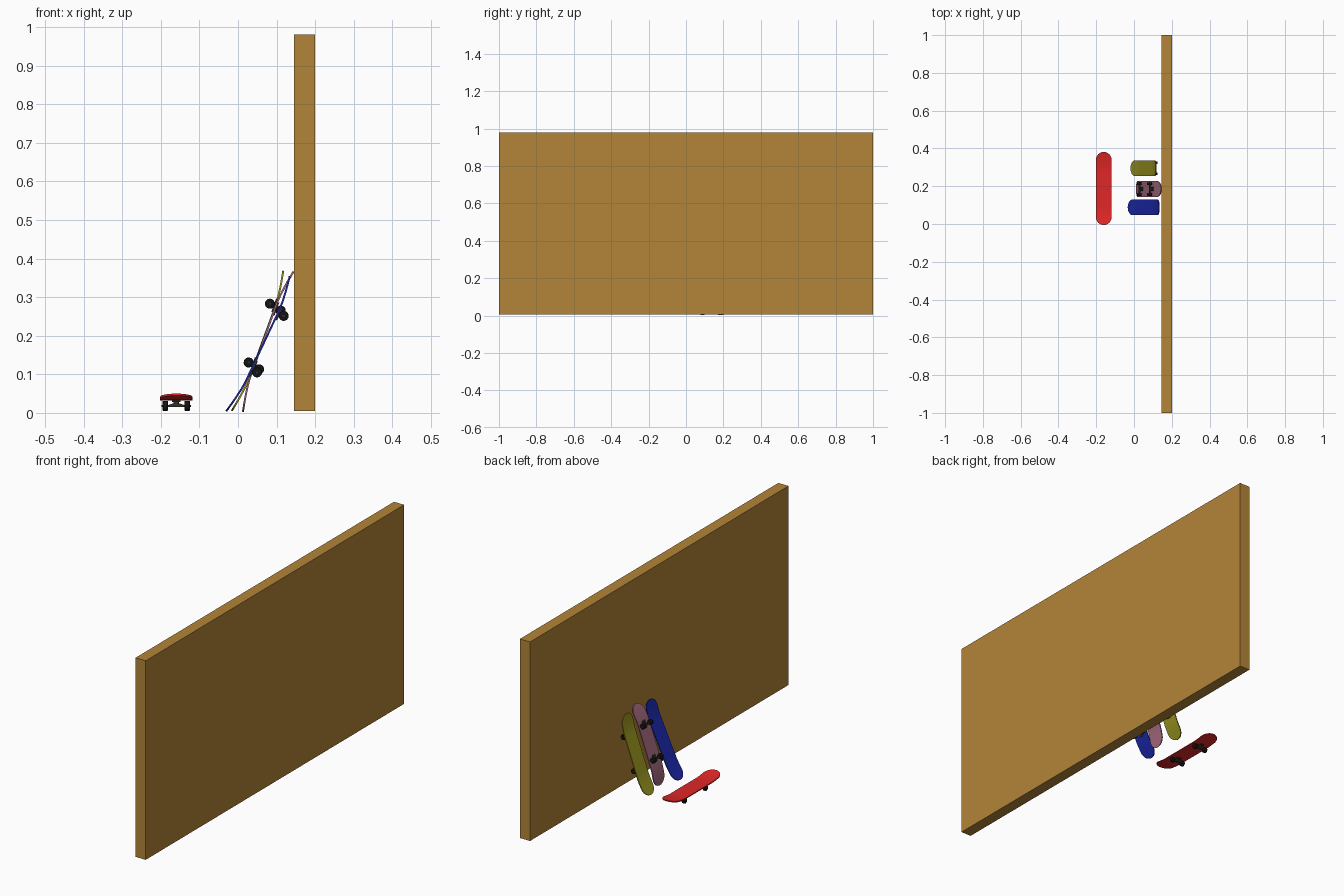
import bpy, bmesh, math
from mathutils import Matrix, Vector

if "Cube" in bpy.data.objects:
    bpy.data.objects.remove(bpy.data.objects["Cube"])

L, W, T = 0.387, 0.083, 0.005      # deck length, width, thickness
TIP, FLAT = 0.0475, 0.0345         # heights of deck tips and flat middle
TRUCKS = (0.013 - 0.081, 0.013 + 0.081)


def material(name, rgb):
    m = bpy.data.materials.new(name)
    m.diffuse_color = (*rgb, 1)
    m.use_nodes = True
    m.node_tree.nodes["Principled BSDF"].inputs["Base Color"].default_value = m.diffuse_color
    return m


WOOD = material("wood", (0.456, 0.235, 0.04))
BLACK = material("black", (0.006, 0.006, 0.008))
METAL = material("dark_metal", (0.03, 0.03, 0.022))


def finish(name, bm, mat, matrix=Matrix(), smooth=True):
    bmesh.ops.recalc_face_normals(bm, faces=bm.faces)
    me = bpy.data.meshes.new(name)
    bm.to_mesh(me)
    bm.free()
    me.materials.append(mat)
    ob = bpy.data.objects.new(name, me)
    bpy.context.collection.objects.link(ob)
    ob.matrix_world = matrix
    if smooth:
        bpy.ops.object.select_all(action='DESELECT')
        ob.select_set(True)
        bpy.context.view_layer.objects.active = ob
        bpy.ops.object.shade_smooth_by_angle(angle=math.radians(35))
    return ob


def add_box(bm, center, size):
    bmesh.ops.create_cube(bm, size=1, matrix=Matrix.Translation(center) @ Matrix.Diagonal((*size, 1)))


def add_rod(bm, center, radius, length, axis='X', segs=24):
    rot = Matrix.Rotation(math.pi / 2, 4, 'Y') if axis == 'X' else Matrix()
    r = bmesh.ops.create_cone(bm, cap_ends=True, segments=segs, radius1=radius, radius2=radius,
                              depth=length, matrix=Matrix.Translation(center) @ rot)
    return r['verts']


def deck_height(y):
    # flat middle with both ends kicked up
    t = max(0, (abs(y) - 0.105) / (L / 2 - 0.105))
    return FLAT + (TIP - FLAT) * t ** 1.4


def make_deck(name, mat, matrix):
    bm = bmesh.new()
    r = W / 2
    end = [(L / 2 - r + r * math.sin(a), r * math.cos(a))
           for a in [math.radians(d) for d in (0, 15, 30, 45, 57, 68, 78, 86)]]
    half = [(y, r) for y in (0.04, 0.08, 0.105, 0.125)] + end
    stations = [(-y, w) for y, w in reversed(half)] + [(0, r)] + half
    across = (-1, -0.6, 0, 0.6, 1)
    layers = []
    for dz in (-T / 2, T / 2):
        layers.append([[bm.verts.new((w * s, y, deck_height(y) + dz)) for s in across]
                       for y, w in stations])
    n, k = len(stations), len(across)
    for g in layers:
        for i in range(n - 1):
            for j in range(k - 1):
                bm.faces.new((g[i][j], g[i + 1][j], g[i + 1][j + 1], g[i][j + 1]))
    # rim between the underside and the top
    rim = ([(i, 0) for i in range(n)] + [(n - 1, j) for j in range(1, k)]
           + [(i, k - 1) for i in range(n - 2, -1, -1)] + [(0, j) for j in range(k - 2, 0, -1)])
    lo, hi = layers
    for (a, b), (c, d) in zip(rim, rim[1:] + rim[:1]):
        bm.faces.new((lo[a][b], lo[c][d], hi[c][d], hi[a][b]))
    finish(name, bm, mat, matrix)


def make_board(label, rgb, matrix):
    make_deck(label + "_deck", material(label, rgb), matrix)
    # trucks: base plate, bushing, tapered hanger and axle
    bm = bmesh.new()
    for y in TRUCKS:
        add_box(bm, (0, y, 0.0305), (0.022, 0.036, 0.004))
        add_rod(bm, (0, y, 0.0255), 0.007, 0.008, 'Z', 16)
        prof = [(-0.022, 0.0155), (0.022, 0.0155), (0.022, 0.02), (0.008, 0.0245),
                (-0.008, 0.0245), (-0.022, 0.02)]
        f = bm.faces.new([bm.verts.new((x, y - 0.005, z)) for x, z in prof])
        ext = bmesh.ops.extrude_face_region(bm, geom=[f], use_keep_orig=True)
        bmesh.ops.translate(bm, vec=(0, 0.01, 0),
                            verts=[v for v in ext['geom'] if isinstance(v, bmesh.types.BMVert)])
        add_rod(bm, (0, y, 0.018), 0.003, 0.076, 'X', 12)
    finish(label + "_trucks", bm, METAL, matrix)
    # wheels
    bm = bmesh.new()
    for y in TRUCKS:
        for s in (-1, 1):
            add_rod(bm, (s * 0.0285, y, 0.018), 0.013, 0.014)
    caps = [f for f in bm.faces if len(f.verts) > 4]
    bmesh.ops.bevel(bm, geom=list({e for f in caps for e in f.edges}), offset=0.002,
                    segments=2, affect='EDGES', profile=0.5)
    finish(label + "_wheels", bm, BLACK, matrix)


def lean(bottom, top, y, side):
    # place a board along the chord bottom -> top (x, z); side = x sign its deck faces
    b, t = Vector((bottom[0], y, bottom[1])), Vector((top[0], y, top[1]))
    u = (t - b).normalized()
    n = Vector((-u.z, 0, u.x)) * -side
    m = Matrix((u.cross(n), u, n)).transposed().to_4x4()
    return Matrix.Translation((b + t) / 2) @ m @ Matrix.Translation((0, 0, -TIP))


# wall
bm = bmesh.new()
add_box(bm, (0.1725, 0, 0.4925), (0.055, 2, 0.975))
finish("wall", bm, WOOD, smooth=False)

# skateboards: one on the ground, three leaning
make_board("red_board", (0.75, 0.02, 0.02), Matrix.Translation((-0.16, 0.188, 0)))
make_board("yellow_board", (0.33, 0.31, 0.015), lean((-0.016, 0.006), (0.117, 0.368), 0.295, -1))
make_board("pink_board", (0.36, 0.14, 0.2), lean((0.013, 0.003), (0.144, 0.366), 0.185, 1))
make_board("blue_board", (0.012, 0.022, 0.42), lean((-0.031, 0.004), (0.134, 0.354), 0.088, -1))
